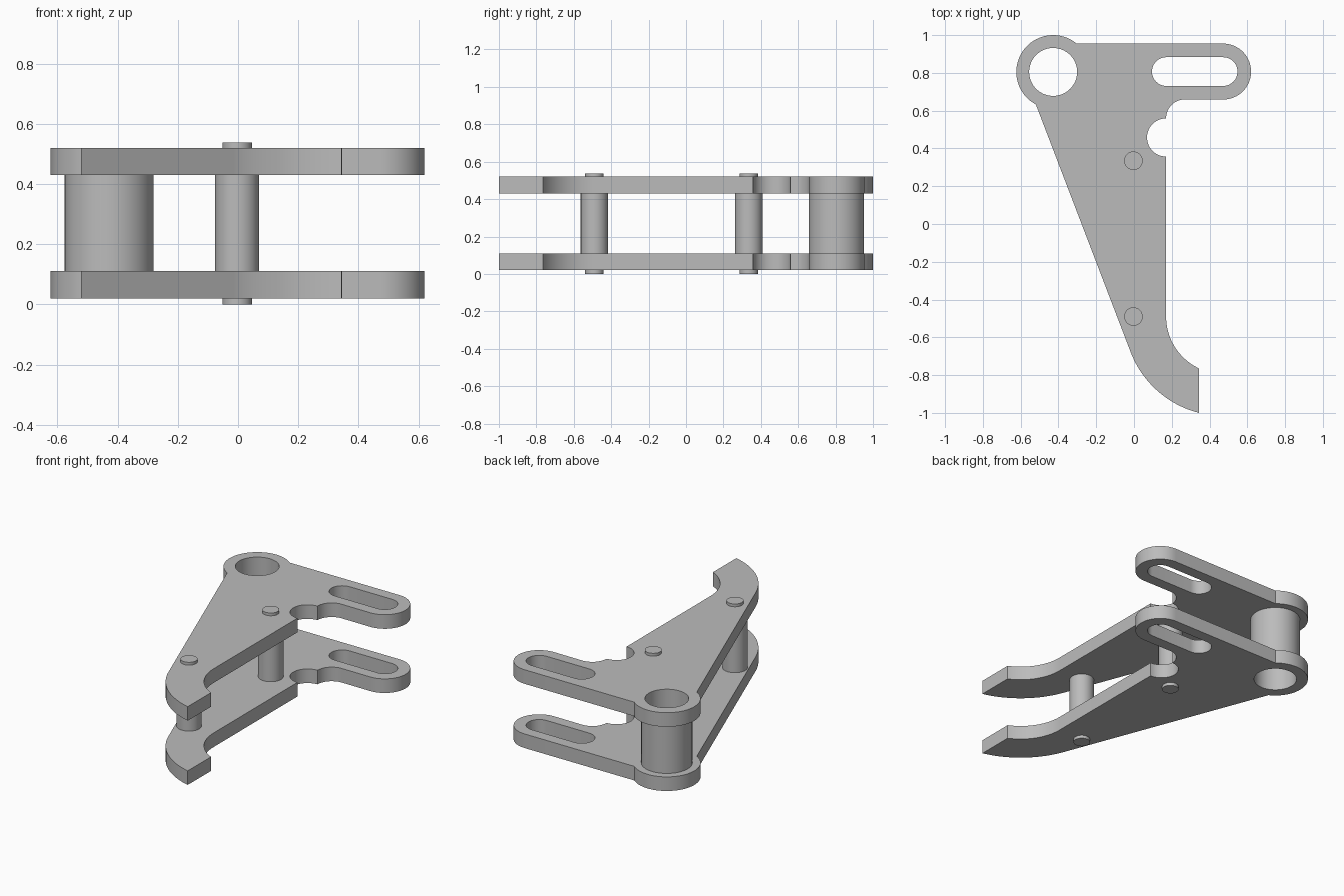
import bpy, bmesh
from math import cos, sin, radians, pi
from mathutils import Vector

if "Cube" in bpy.data.objects:
    bpy.data.objects.remove(bpy.data.objects["Cube"], do_unlink=True)

steel = bpy.data.materials.new("plain grey steel")
steel.use_nodes = True
GREY = (0.5, 0.5, 0.5, 1)
steel.diffuse_color = GREY
steel.node_tree.nodes["Principled BSDF"].inputs["Base Color"].default_value = GREY

BOSS = (-0.428, 0.805)     # pivot centre
BORE, TUBE, RIM = 0.127, 0.148, 0.195
ARM_Y, ARM_R, ARM_X = 0.807, 0.148, 0.472
PLATES = {"lower_plate": 0.02, "upper_plate": 0.43}
THICK = 0.09


def arc(centre, r, start, end, n=24):
    angles = [radians(start + (end - start) * i / n) for i in range(n + 1)]
    return [(centre[0] + r * cos(a), centre[1] + r * sin(a)) for a in angles]


def circle(centre, r, n=64):
    return arc(centre, r, 0, 360, n)[:-1]


def extrude_loops(name, loops, z, height):
    """Solid between z and z + height, bounded by an outline and any holes."""
    bm = bmesh.new()
    edges = []
    for loop in loops:
        verts = [bm.verts.new((x, y, z)) for x, y in loop]
        edges += [bm.edges.new((v, verts[i - 1])) for i, v in enumerate(verts)]
    bmesh.ops.triangle_fill(bm, edges=edges, use_beauty=True, normal=(0, 0, 1))
    made = bmesh.ops.extrude_face_region(bm, geom=bm.faces[:], use_keep_orig=True)
    top = [g for g in made["geom"] if isinstance(g, bmesh.types.BMVert)]
    bmesh.ops.translate(bm, verts=top, vec=Vector((0, 0, height)))
    bmesh.ops.recalc_face_normals(bm, faces=bm.faces[:])
    mesh = bpy.data.meshes.new(name)
    bm.to_mesh(mesh)
    bm.free()
    mesh.materials.append(steel)
    obj = bpy.data.objects.new(name, mesh)
    bpy.context.collection.objects.link(obj)
    bpy.ops.object.select_all(action="DESELECT")
    obj.select_set(True)
    bpy.context.view_layer.objects.active = obj
    bpy.ops.object.shade_smooth_by_angle(angle=radians(30))
    return obj


# Side plate outline, counter-clockwise from the pivot rim
HOOK = (0.4735, -0.49)
outline = (
    arc(BOSS, RIM, 50, 242, 40)                      # pivot rim
    + arc(HOOK, 0.526, 201.2, 255.8)                 # outer hook curve
    + arc(HOOK, 0.3035, 245, 180)                    # inner hook curve
    + arc((0.17, 0.458), 0.101, 270, 90)             # round notch
    + arc((0.27, 0.56), 0.1, 180, 90, 12)[1:]        # fillet under the arm
    + arc((ARM_X, ARM_Y), ARM_R, -90, 90, 32)        # arm end
)
slot = arc((ARM_X, ARM_Y), 0.076, -90, 90) + arc((0.171, ARM_Y), 0.076, 90, 270)

for name, z in PLATES.items():
    extrude_loops(name, [outline, slot, circle(BOSS, TUBE)], z, THICK)

# Pivot tube, flush with the outer plate faces
extrude_loops("pivot_tube", [circle(BOSS, TUBE), circle(BOSS, BORE)], 0.02, 0.5)

# Spacers between the plates, with pins showing through on both sides
for label, y in (("rear", 0.335), ("front", -0.49)):
    at = (-0.003, y)
    extrude_loops(label + "_spacer", [circle(at, 0.073, 48)], 0.11, 0.32)
    extrude_loops(label + "_lower_pin_end", [circle(at, 0.049, 48)], 0, 0.03)
    extrude_loops(label + "_upper_pin_end", [circle(at, 0.049, 48)], 0.51, 0.028)
